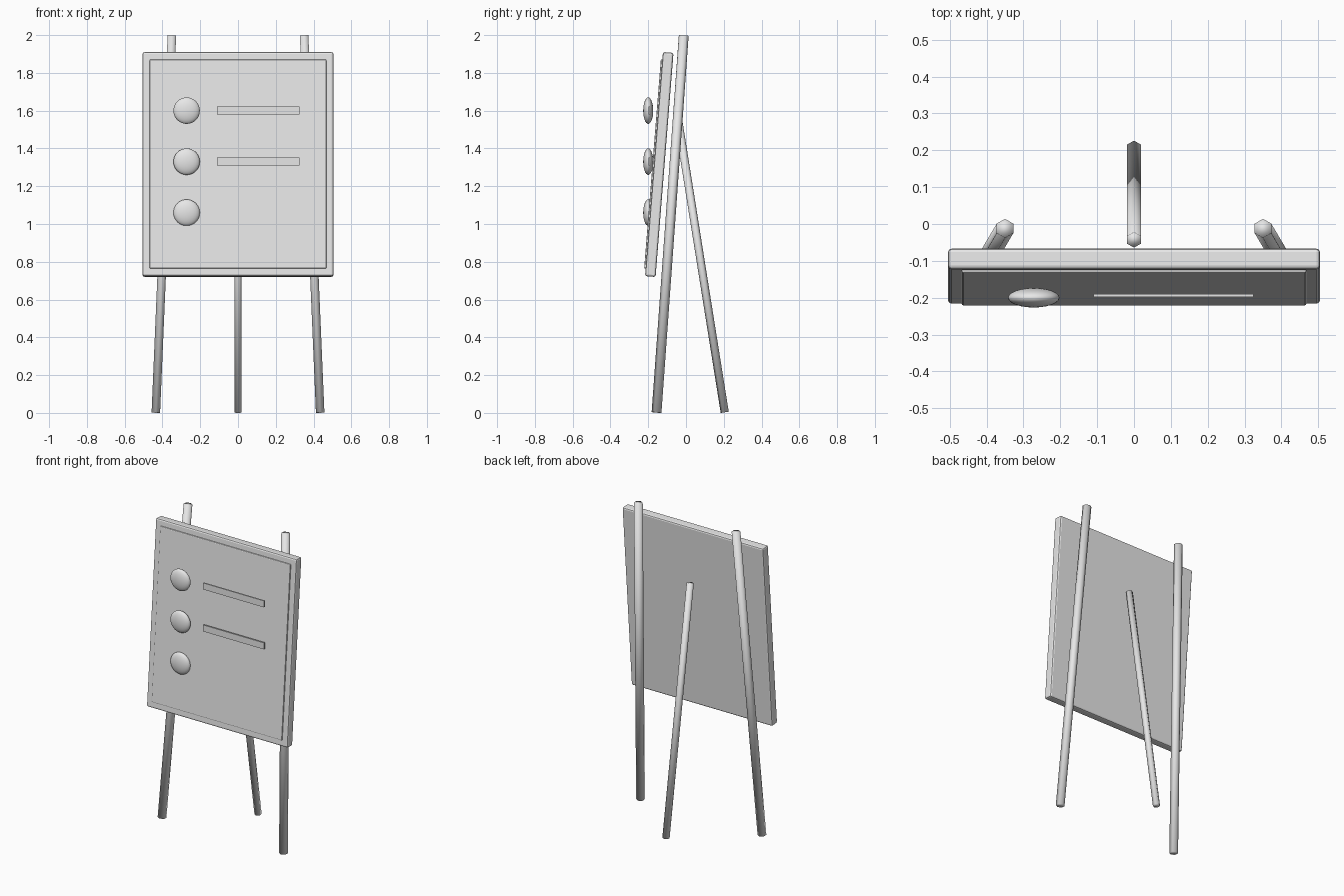
import bpy, bmesh
from math import radians
from mathutils import Vector, Matrix

if "Cube" in bpy.data.objects:
    bpy.data.objects.remove(bpy.data.objects["Cube"])

grey = bpy.data.materials.new("light_grey")
grey.use_nodes = True
grey.diffuse_color = (0.8, 0.8, 0.8, 1)
grey.node_tree.nodes["Principled BSDF"].inputs["Base Color"].default_value = (0.8, 0.8, 0.8, 1)


def add_object(name, bm, smooth=False):
    mesh = bpy.data.meshes.new(name)
    for f in bm.faces:
        f.smooth = smooth
    bm.to_mesh(mesh)
    bm.free()
    mesh.materials.append(grey)
    obj = bpy.data.objects.new(name, mesh)
    bpy.context.collection.objects.link(obj)
    return obj


def box(name, size, location, tilt=0, bevel=0, segments=2):
    bm = bmesh.new()
    bmesh.ops.create_cube(bm, size=1, matrix=Matrix.Diagonal((*size, 1)))
    obj = add_object(name, bm)
    obj.location = location
    obj.rotation_euler.x = tilt
    if bevel:
        mod = obj.modifiers.new("soft_edges", "BEVEL")
        mod.width, mod.segments = bevel, segments
    return obj


def leg(name, foot, top, radius):
    # Six-sided pole running from foot to top, shaded smooth
    foot, top = Vector(foot), Vector(top)
    axis = top - foot
    bm = bmesh.new()
    bmesh.ops.create_cone(bm, cap_ends=True, segments=6, radius1=radius,
                          radius2=radius, depth=axis.length)
    obj = add_object(name, bm, smooth=True)
    obj.rotation_mode = "QUATERNION"
    obj.rotation_quaternion = Vector((0, 0, 1)).rotation_difference(axis)
    obj.location = (foot + top) / 2


# Easel legs
for side, s in (("left", 1), ("right", -1)):
    leg(f"{side}_front_leg", (s * 0.435, -0.156, 0.002), (s * 0.35, -0.012, 1.998), 0.026)
leg("back_leg", (0, 0.205, 0.003), (0, -0.043, 1.56), 0.0215)

# Leaning board with a slightly raised front panel
tilt = radians(-4.57)
centre = Vector((0, -0.1415, 1.315))
box("board", (1.01, 0.056, 1.19), centre, tilt, 0.01)
panel_offset = Matrix.Rotation(tilt, 3, "X") @ Vector((0, -0.027, 0))
box("front_panel", (0.935, 0.018, 1.11), centre + panel_offset, tilt, 0.005)

# Flattened round markers in a column
for i in range(3):
    bm = bmesh.new()
    bmesh.ops.create_uvsphere(bm, u_segments=24, v_segments=16, radius=0.07,
                              matrix=Matrix.Diagonal((1, 0.38, 1, 1)))
    marker = add_object(f"round_marker_{i + 1}", bm, smooth=True)
    marker.location = (-0.272, -0.2, 1.6 - 0.27 * i)

# Upright strips beside the upper two markers
for i in range(2):
    box(f"strip_{i + 1}", (0.435, 0.009, 0.042), (0.107, -0.194, 1.602 - 0.272 * i))
